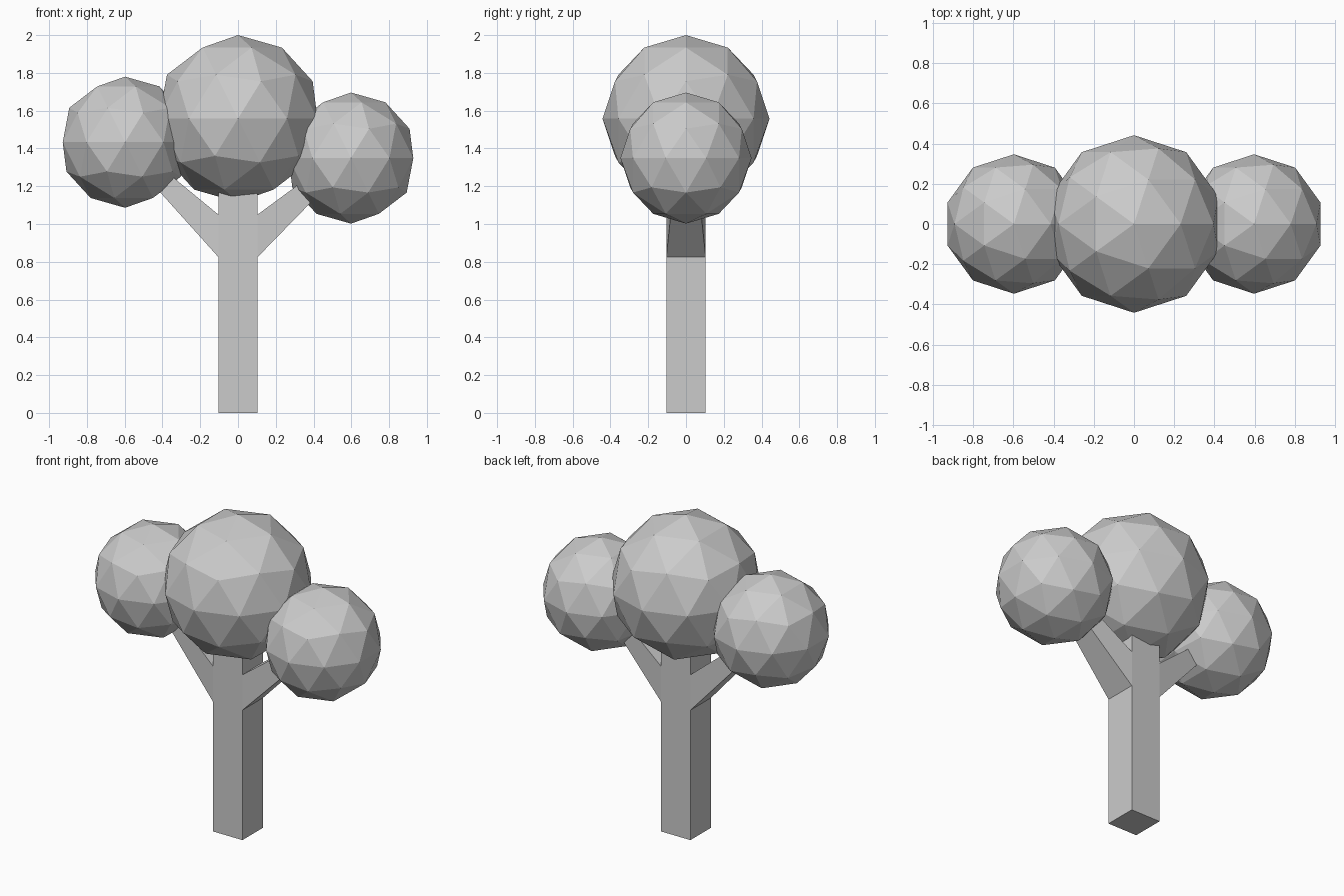
import bpy, bmesh
from mathutils import Vector

if "Cube" in bpy.data.objects:
    bpy.data.objects.remove(bpy.data.objects["Cube"])

W = 0.104                      # trunk half width
LEVELS = [0.0, 0.825, 1.05, 1.25]

# Trunk: square column built in rings, so the branches grow out of its sides
bm = bmesh.new()
rings = [[bm.verts.new((x * W, y * W, z)) for x, y in ((-1, -1), (1, -1), (1, 1), (-1, 1))]
         for z in LEVELS]
bm.faces.new(rings[0][::-1])
bm.faces.new(rings[-1])
sides = {}
for level, (low, high) in enumerate(zip(rings, rings[1:])):
    for i in range(4):
        j = (i + 1) % 4
        sides[level, i] = bm.faces.new((low[i], low[j], high[j], high[i]))


# Branches: extrude the side faces outwards and taper them
def branch(face, x, z_low, z_high, half_y):
    middle = (LEVELS[1] + LEVELS[2]) / 2
    new = bmesh.ops.extrude_discrete_faces(bm, faces=[face])["faces"][0]
    for v in new.verts:
        z = z_high if v.co.z > middle else z_low
        v.co = Vector((x, half_y if v.co.y > 0 else -half_y, z))


branch(sides[1, 1], 0.45, 1.18, 1.305, 0.067)
branch(sides[1, 3], -0.45, 1.21, 1.335, 0.067)

bmesh.ops.recalc_face_normals(bm, faces=bm.faces)
mesh = bpy.data.meshes.new("trunk_and_branches")
bm.to_mesh(mesh)
bm.free()
bpy.context.collection.objects.link(bpy.data.objects.new("trunk_and_branches", mesh))

# Foliage: faceted balls
for name, x, z, r in (("foliage_centre", 0, 1.558, 0.442),
                      ("foliage_left", -0.598, 1.433, 0.347),
                      ("foliage_right", 0.598, 1.349, 0.347)):
    bpy.ops.mesh.primitive_ico_sphere_add(subdivisions=2, radius=r, location=(x, 0, z))
    bpy.context.object.name = name
